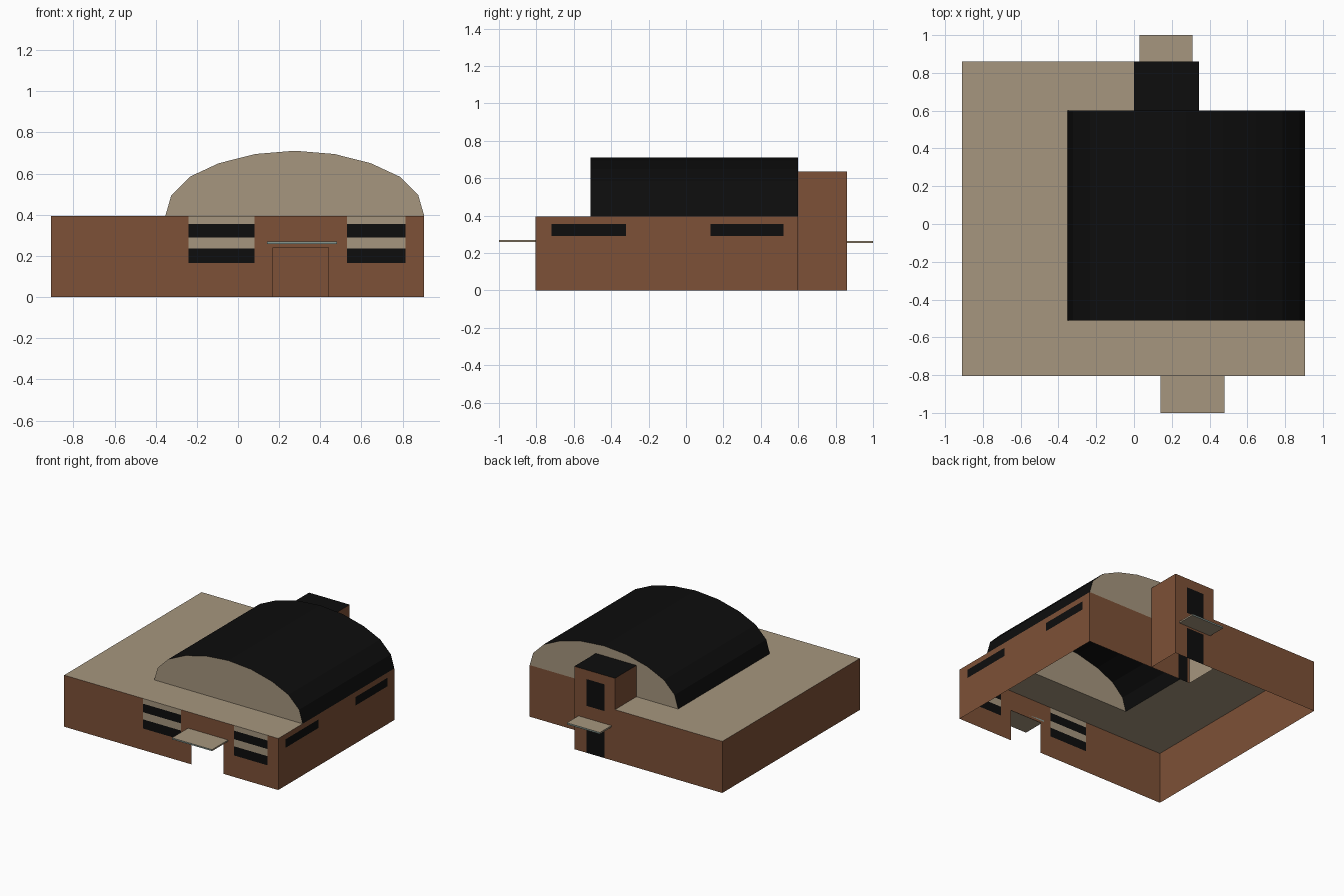
import bpy, bmesh
from mathutils import Vector

if "Cube" in bpy.data.objects:
    bpy.data.objects.remove(bpy.data.objects["Cube"])


def material(name, rgb):
    m = bpy.data.materials.new(name)
    m.diffuse_color = (*rgb, 1)
    m.use_nodes = True
    m.node_tree.nodes["Principled BSDF"].inputs["Base Color"].default_value = m.diffuse_color
    return m


MATS = [material("brown brick", (0.205, 0.082, 0.038)),
        material("beige concrete", (0.38, 0.305, 0.21)),
        material("black", (0.004, 0.004, 0.004)),
        material("grey green edge", (0.24, 0.31, 0.28))]
BRICK, BEIGE, BLACK, EDGE = range(4)
ROOF, TOP = 0.395, 0.635          # main roof and stair tower heights


def finish(name, bm):
    bmesh.ops.remove_doubles(bm, verts=bm.verts, dist=1e-5)
    me = bpy.data.meshes.new(name)
    bm.to_mesh(me)
    bm.free()
    for m in MATS:
        me.materials.append(m)
    ob = bpy.data.objects.new(name, me)
    bpy.context.collection.objects.link(ob)
    return ob


def face(bm, pts, mat):
    f = bm.faces.new([bm.verts.new(p) for p in pts])
    f.material_index = mat


def wall(name, a, b, z0, z1, panels=(), mat=BRICK):
    """Sheet wall from a to b (outside on the right hand side), cut along
    panels (u0, u1, z0, z1, material); u runs along the wall's own axis,
    material None leaves a hole."""
    a, b = Vector(a), Vector(b)
    ax = 0 if abs(b.x - a.x) > abs(b.y - a.y) else 1
    us = sorted({a[ax], b[ax], *(u for p in panels for u in p[:2])},
                reverse=b[ax] < a[ax])
    zs = sorted({z0, z1, *(z for p in panels for z in p[2:4])})

    def at(u, z):
        return (u, a.y, z) if ax == 0 else (a.x, u, z)

    bm = bmesh.new()
    for u, v in zip(us, us[1:]):
        for lo, hi in zip(zs, zs[1:]):
            uc, zc, m = (u + v) / 2, (lo + hi) / 2, mat
            for p in panels:
                if p[0] < uc < p[1] and p[2] < zc < p[3]:
                    m = p[4]
            if m is not None:
                face(bm, [at(u, lo), at(v, lo), at(v, hi), at(u, hi)], m)
    return finish(name, bm)


def slab(name, rects, z, mat):
    bm = bmesh.new()
    for x0, x1, y0, y1 in rects:
        face(bm, [(x0, y0, z), (x1, y0, z), (x1, y1, z), (x0, y1, z)], mat)
    return finish(name, bm)


def canopy(name, x0, x1, y0, y1, z0, z1):
    bm = bmesh.new()
    bmesh.ops.create_cube(bm, size=1)
    for v in bm.verts:
        v.co = (x0 if v.co.x < 0 else x1, y0 if v.co.y < 0 else y1,
                z0 if v.co.z < 0 else z1)
    bm.normal_update()
    for f in bm.faces:
        f.material_index = EDGE if abs(f.normal.y) > 0.5 else BEIGE
    return finish(name, bm)


# Main walls, with striped front windows and an open front doorway
bands = [(0.165, 0.235, BLACK), (0.235, 0.29, BEIGE),
         (0.29, 0.355, BLACK), (0.355, ROOF, BEIGE)]
windows = [(u0, u1, *b) for u0, u1 in ((-0.24, 0.08), (0.53, 0.815)) for b in bands]
wall("front_wall", (-0.91, -0.805), (0.905, -0.805), 0, ROOF,
     windows + [(0.17, 0.44, 0, 0.24, None)])
wall("right_wall", (0.905, -0.805), (0.905, 0.6), 0, ROOF,
     [(-0.72, -0.32, 0.29, 0.355, BLACK), (0.13, 0.52, 0.29, 0.355, BLACK)])
wall("back_right_wall", (0.905, 0.6), (0.345, 0.6), 0, ROOF)
wall("back_left_wall", (0, 0.86), (-0.91, 0.86), 0, ROOF)
wall("left_wall", (-0.91, 0.86), (-0.91, -0.805), 0, ROOF)

# Stair tower with its door and window
wall("tower_right_wall", (0.345, 0.6), (0.345, 0.86), 0, TOP)
wall("tower_back_wall", (0.345, 0.86), (0, 0.86), 0, TOP,
     [(0.09, 0.243, 0, 0.24, BLACK), (0.09, 0.243, 0.36, 0.565, BLACK)])
wall("tower_left_wall", (0, 0.86), (0, 0.6), ROOF, TOP)
wall("tower_inner_side", (0, 0.6), (0, 0.86), 0, ROOF, mat=BEIGE)
wall("tower_inner_front", (0.345, 0.6), (0, 0.6), 0, ROOF,
     [(0.02, 0.1, 0, 0.24, BLACK)])
slab("tower_roof", [(0, 0.345, 0.6, 0.86)], TOP, BLACK)

# Flat roof around the open vault
slab("flat_roof", [(-0.91, -0.353, -0.805, 0.86), (-0.353, 0.905, -0.805, -0.51),
                   (-0.353, 0, 0.6, 0.86)], ROOF, BEIGE)

# Barrel vault: half profile mirrored about its centre line
cx = 0.276
half = [(0.629, ROOF), (0.6, 0.495), (0.51, 0.585), (0.37, 0.65), (0.193, 0.695)]
prof = ([(cx + d, z) for d, z in half] + [(cx, 0.711)]
        + [(cx - d, z) for d, z in reversed(half)])
bm = bmesh.new()
for (xa, za), (xb, zb) in zip(prof, prof[1:]):
    face(bm, [(xa, -0.51, za), (xa, 0.6, za), (xb, 0.6, zb), (xb, -0.51, zb)], BLACK)
finish("vault_roof", bm)
for name, y, pts in (("front_gable", -0.51, prof), ("back_gable", 0.6, prof[::-1])):
    bm = bmesh.new()
    face(bm, [(x, y, z) for x, z in pts], BEIGE)
    finish(name, bm)

# Door canopies
canopy("front_canopy", 0.14, 0.48, -1, -0.805, 0.259, 0.27)
canopy("back_canopy", 0.03, 0.31, 0.86, 1, 0.253, 0.265)
